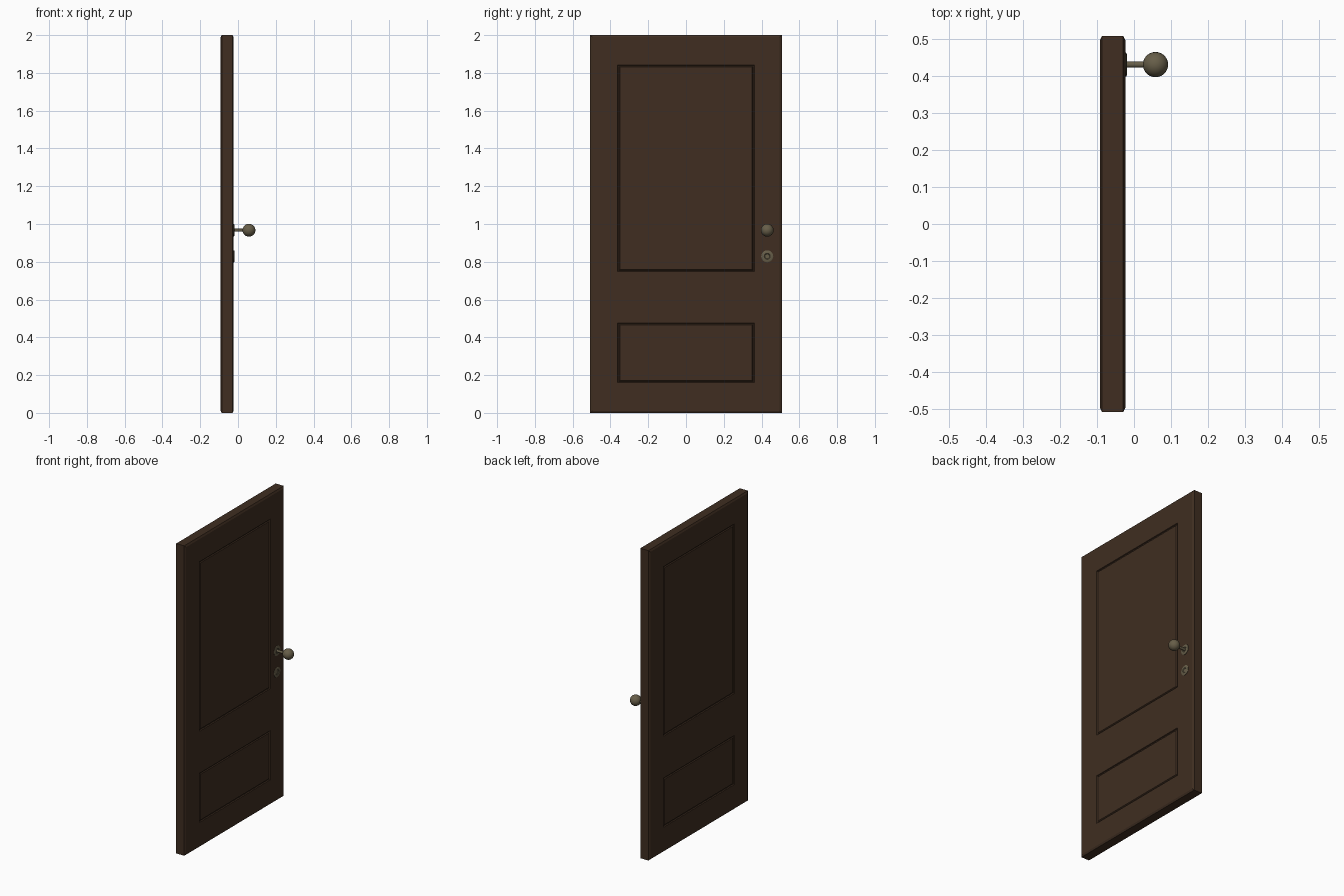
import bpy, bmesh, math

if "Cube" in bpy.data.objects:
    bpy.data.objects.remove(bpy.data.objects["Cube"])

XB, XF = -0.092, -0.023          # back and front faces of the leaf
HALF_W, H = 0.507, 2.0
KNOB_Y, KNOB_Z, KEY_Z = 0.43, 0.967, 0.829
PANEL_Y = 0.362
PANELS = [(0.16, 0.477), (0.748, 1.842)]


def material(name, rgb):
    m = bpy.data.materials.new(name)
    m.diffuse_color = (*rgb, 1)
    m.use_nodes = True
    m.node_tree.nodes["Principled BSDF"].inputs["Base Color"].default_value = m.diffuse_color
    return m


wood = material("dark_wood", (0.05, 0.027, 0.015))
brass = material("aged_brass", (0.135, 0.112, 0.066))


def finish(bm, name, mat, smooth=False):
    bmesh.ops.recalc_face_normals(bm, faces=bm.faces[:])
    me = bpy.data.meshes.new(name)
    bm.to_mesh(me)
    bm.free()
    ob = bpy.data.objects.new(name, me)
    bpy.context.collection.objects.link(ob)
    me.materials.append(mat)
    if smooth:
        bpy.ops.object.select_all(action='DESELECT')
        ob.select_set(True)
        bpy.context.view_layer.objects.active = ob
        bpy.ops.object.shade_smooth_by_angle(angle=math.radians(35))
    return ob


def lathe(name, profile, y, z, sides=24):
    """Spin (x, radius) points around an x-parallel axis."""
    bm = bmesh.new()
    vs = [bm.verts.new((x, y, z + r)) for x, r in profile]
    es = [bm.edges.new(p) for p in zip(vs, vs[1:])]
    bmesh.ops.spin(bm, geom=vs + es, cent=(0, y, z), axis=(1, 0, 0),
                   angle=math.tau, steps=sides)
    bmesh.ops.remove_doubles(bm, verts=bm.verts[:], dist=1e-5)
    return finish(bm, name, brass, True)


# Door leaf: box with shallow chamfers round both faces
CH = 0.006
bm = bmesh.new()
bmesh.ops.create_cube(bm, size=1)
for v in bm.verts:
    v.co.x = XF - CH if v.co.x > 0 else XB + CH
    v.co.y *= 2 * HALF_W
    v.co.z = (v.co.z + 0.5) * H
bm.normal_update()
sides = [f for f in bm.faces if abs(f.normal.x) > 0.9]
bmesh.ops.inset_individual(bm, faces=sides, thickness=0.016, depth=CH)

# Cut the panel outlines into the leaf
cuts = [((0, s * PANEL_Y, 0), (0, 1, 0)) for s in (-1, 1)]
cuts += [((0, 0, z), (0, 0, 1)) for p in PANELS for z in p]
for co, no in cuts:
    bmesh.ops.bisect_plane(bm, geom=bm.verts[:] + bm.edges[:] + bm.faces[:],
                           plane_co=co, plane_no=no)
bm.normal_update()


def is_panel(f):
    c = f.calc_center_median()
    return (abs(f.normal.x) > 0.99 and abs(c.y) < 0.1
            and any(a < c.z < b for a, b in PANELS))


# Moulded groove round each panel, on both faces
panels = [f for f in bm.faces if is_panel(f)]
for thick, depth in ((0.004, -0.006), (0.006, 0), (0.006, 0.005)):
    bmesh.ops.inset_individual(bm, faces=panels, thickness=thick, depth=depth)
finish(bm, "door_leaf", wood)

# Round plates: dished discs behind the knob and at the lock
plate = [(XF - 0.002, 0), (XF - 0.002, 0.032), (XF + 0.002, 0.032),
         (XF + 0.004, 0.028), (XF + 0.004, 0.016), (XF + 0.001, 0.012),
         (XF + 0.001, 0)]
lathe("knob_plate", plate, KNOB_Y, KNOB_Z)
lathe("lock_plate", plate, KNOB_Y, KEY_Z)

# Knob stem and ball
lathe("knob_stem", [(XF - 0.002, 0), (XF - 0.002, 0.008),
                    (0.035, 0.008), (0.035, 0)], KNOB_Y, KNOB_Z, 16)
R, N = 0.034, 14
ball = [(0.058 - R * math.cos(math.pi * i / N), R * math.sin(math.pi * i / N))
        for i in range(N + 1)]
lathe("knob_ball", ball, KNOB_Y, KNOB_Z)
